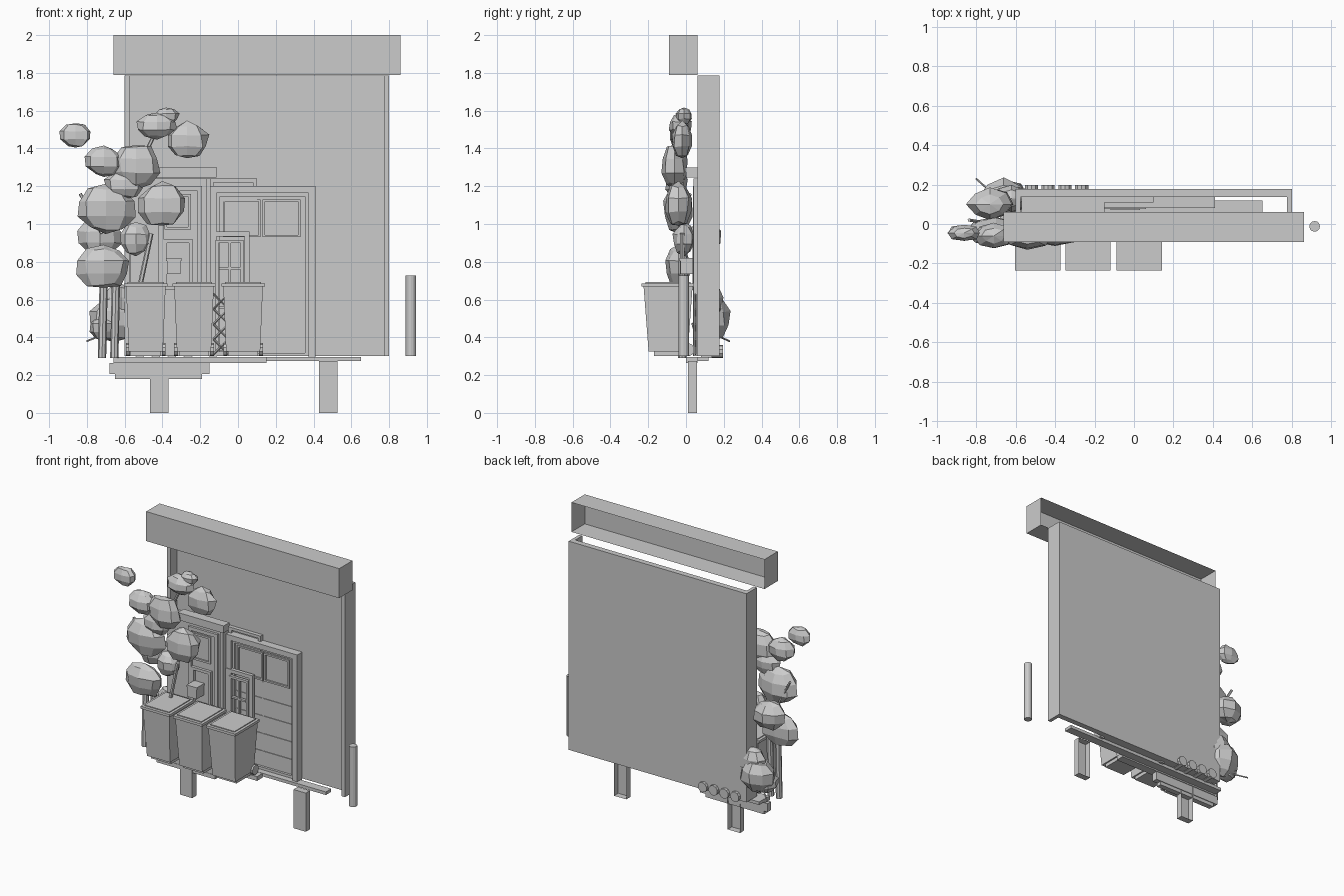
import bpy, bmesh, math, random
from mathutils import Vector

random.seed(4)


def finish(name, bm):
    bmesh.ops.recalc_face_normals(bm, faces=bm.faces)
    me = bpy.data.meshes.new(name)
    bm.to_mesh(me)
    bm.free()
    ob = bpy.data.objects.new(name, me)
    bpy.context.collection.objects.link(ob)
    return ob


def add_box(bm, x0, x1, y0, y1, z0, z1):
    vs = bmesh.ops.create_cube(bm, size=1)['verts']
    for v in vs:
        v.co = Vector((x1 if v.co.x > 0 else x0, y1 if v.co.y > 0 else y0, z1 if v.co.z > 0 else z0))
    return vs


def box(name, *b, open_back=False):
    bm = bmesh.new()
    add_box(bm, *b)
    if open_back:
        yb = b[3]
        back = [f for f in bm.faces if all(abs(v.co.y - yb) < 1e-5 for v in f.verts)]
        bmesh.ops.delete(bm, geom=back, context='FACES')
    return finish(name, bm)


def frame(name, x0, x1, z0, z1, y0, y1, t, bottom=True):
    """Rectangular frame made of bars of width t."""
    bm = bmesh.new()
    add_box(bm, x0, x0 + t, y0, y1, z0, z1)
    add_box(bm, x1 - t, x1, y0, y1, z0, z1)
    add_box(bm, x0 + t, x1 - t, y0, y1, z1 - t, z1)
    if bottom:
        add_box(bm, x0 + t, x1 - t, y0, y1, z0, z0 + t)
    return finish(name, bm)


def rod(name, a, b, r, n=6, r2=None):
    a, b = Vector(a), Vector(b)
    d = b - a
    bm = bmesh.new()
    bmesh.ops.create_cone(bm, cap_ends=True, segments=n, radius1=r,
                          radius2=r if r2 is None else r2, depth=d.length)
    m = d.to_track_quat('Z', 'Y').to_matrix().to_4x4()
    m.translation = (a + b) / 2
    bmesh.ops.transform(bm, matrix=m, verts=bm.verts)
    return finish(name, bm)


def blob(name, c, r):
    bm = bmesh.new()
    bmesh.ops.create_uvsphere(bm, u_segments=8, v_segments=5, radius=1)
    for v in bm.verts:
        k = random.uniform(0.88, 1.08)
        v.co = Vector([c[i] + v.co[i] * r[i] * k for i in range(3)])
    return finish(name, bm)


# Header fascia, hollow at the back
box('header_fascia', -0.66, 0.86, -0.09, 0.06, 1.79, 2.0, open_back=True)

# Backing wall with side returns
box('back_wall', -0.60, 0.80, 0.137, 0.177, 0.30, 1.785)
for s, x in (('left', -0.60), ('right', 0.775)):
    box(s + '_wall_return', x, x + 0.025, 0.06, 0.137, 0.30, 1.785)

# Legs, open channels
for s, x in (('left', -0.465), ('right', 0.43)):
    box(s + '_leg', x, x + 0.097, 0.01, 0.057, 0.0, 0.275, open_back=True)

# Base ledges under the wall
box('base_ledge', -0.66, 0.65, 0.06, 0.12, 0.275, 0.297)
box('front_ledge', -0.66, 0.15, 0.0, 0.06, 0.265, 0.295)
box('step_upper', -0.68, -0.15, 0.015, 0.055, 0.205, 0.265)
box('step_lower', -0.65, -0.19, 0.012, 0.05, 0.18, 0.21)

# Gate with posts, panes and plank seams
frame('gate_outer_frame', -0.15, 0.41, 0.29, 1.20, 0.08, 0.137, 0.037, bottom=False)
box('gate_panel', -0.113, 0.373, 0.115, 0.137, 0.30, 1.163)
frame('gate_inner_frame', -0.113, 0.372, 0.30, 1.163, 0.098, 0.116, 0.018)
for i, x in enumerate((-0.08, 0.13)):
    frame(f'gate_pane_{i}', x, x + 0.20, 0.93, 1.13, 0.103, 0.116, 0.012)
for i in range(4):
    z = 0.42 + i * 0.125
    box(f'gate_seam_{i}', -0.095, 0.354, 0.11, 0.116, z, z + 0.007)
box('gate_centre_seam', 0.115, 0.122, 0.11, 0.116, 0.32, 0.92)
frame('rear_light_frame', -0.15, 0.10, 1.12, 1.24, 0.11, 0.137, 0.02)

# Left house front with door, canopy and windows
box('house_front', -0.57, -0.15, 0.055, 0.137, 0.30, 1.24)
box('house_corner_post', -0.168, -0.145, 0.04, 0.06, 0.30, 1.24)
box('canopy_fascia', -0.46, -0.115, 0.0, 0.06, 1.245, 1.275)
box('canopy_top', -0.47, -0.11, -0.005, 0.06, 1.275, 1.30)
frame('door_frame', -0.42, -0.19, 0.30, 1.20, 0.038, 0.056, 0.025, bottom=False)
frame('door_upper_panel', -0.39, -0.25, 0.97, 1.16, 0.045, 0.056, 0.014)
frame('door_window', -0.395, -0.24, 0.65, 0.92, 0.035, 0.056, 0.02)
box('wall_lamp', -0.375, -0.305, -0.03, 0.056, 0.735, 0.81)
box('lamp_cap', -0.38, -0.30, -0.035, 0.05, 0.805, 0.82)

# Narrow nested window beside the gate
frame('side_window_outer', -0.15, 0.06, 0.30, 0.96, 0.075, 0.10, 0.025)
frame('side_window_inner', -0.12, 0.03, 0.33, 0.915, 0.07, 0.09, 0.016)
box('side_window_mullion', -0.05, -0.038, 0.07, 0.09, 0.35, 0.90)
for i, z in enumerate((0.55, 0.76)):
    box(f'side_window_bar_{i}', -0.10, 0.012, 0.07, 0.09, z, z + 0.012)

# Crossed trellis between the bins
for i in range(4):
    z = 0.31 + i * 0.08
    rod(f'trellis_slat_a{i}', (-0.13, 0.05, z), (-0.05, 0.05, z + 0.08), 0.005, 4)
    rod(f'trellis_slat_b{i}', (-0.05, 0.05, z), (-0.13, 0.05, z + 0.08), 0.005, 4)

# Three tapered bins with lids, handles and feet
for i, x in enumerate((-0.488, -0.233, 0.027)):
    bm = bmesh.new()
    for v in add_box(bm, x - 0.105, x + 0.105, -0.225, 0.035, 0.325, 0.675):
        if v.co.z < 0.5:
            v.co.x = x + (v.co.x - x) * 0.86
            v.co.y = -0.09 + (v.co.y + 0.09) * 0.8
    finish(f'bin_body_{i}', bm)
    box(f'bin_lid_{i}', x - 0.115, x + 0.115, -0.235, 0.04, 0.668, 0.686)
    box(f'bin_lid_raised_{i}', x - 0.096, x + 0.096, -0.215, 0.025, 0.686, 0.692)
    box(f'bin_foot_{i}', x - 0.08, x + 0.08, -0.17, 0.02, 0.30, 0.325)
    for s in (-1, 1):
        rod(f'bin_wheel_{i}_{s}', (x + s * 0.085, 0.01, 0.335), (x + s * 0.105, 0.01, 0.335), 0.035, 10)

# Free standing post
rod('right_post', (0.915, -0.012, 0.30), (0.915, -0.012, 0.727), 0.027, 12)

# Tree trunks and branches
for i, x in enumerate((-0.72, -0.655)):
    rod(f'trunk_{i}', (x, -0.02, 0.29), (x + 0.01, -0.02, 0.75), 0.022, 8)
rod('branch_right', (-0.53, -0.02, 0.62), (-0.46, -0.02, 0.95), 0.013, 6)
rod('branch_left', (-0.72, 0.0, 0.95), (-0.835, 0.02, 1.16), 0.009, 6)
rod('branch_top', (-0.55, -0.02, 1.25), (-0.42, -0.02, 1.52), 0.01, 6)
rod('bush_twig', (-0.70, 0.14, 0.42), (-0.80, 0.23, 0.38), 0.005, 5)

# Faceted leaf clumps: centre, radii
leaves = [
    ((-0.86, -0.045, 1.47), (0.088, 0.045, 0.068)),
    ((-0.43, -0.03, 1.52), (0.11, 0.06, 0.07)),
    ((-0.38, -0.01, 1.57), (0.07, 0.045, 0.045)),
    ((-0.27, -0.02, 1.44), (0.115, 0.06, 0.10)),
    ((-0.71, -0.06, 1.33), (0.10, 0.065, 0.08)),
    ((-0.54, -0.06, 1.31), (0.13, 0.07, 0.12)),
    ((-0.60, -0.05, 1.21), (0.11, 0.06, 0.08)),
    ((-0.70, -0.04, 1.08), (0.155, 0.08, 0.13)),
    ((-0.40, -0.04, 1.10), (0.135, 0.075, 0.12)),
    ((-0.73, 0.10, 0.93), (0.12, 0.085, 0.10)),
    ((-0.54, -0.01, 0.92), (0.085, 0.06, 0.085)),
    ((-0.71, -0.04, 0.77), (0.145, 0.07, 0.115)),
]
for i, (c, r) in enumerate(leaves):
    blob(f'leaf_clump_{i}', c, r)

# Low bush behind the wall edge
bushes = [
    ((-0.66, 0.14, 0.50), (0.13, 0.095, 0.12)),
    ((-0.62, 0.13, 0.58), (0.10, 0.07, 0.10)),
    ((-0.70, 0.11, 0.45), (0.095, 0.08, 0.07)),
]
for i, (c, r) in enumerate(bushes):
    blob(f'bush_clump_{i}', c, r)

# Rounded plant pots poking through the lower wall edge
for i in range(4):
    x = -0.52 + i * 0.085
    rod(f'rear_pot_{i}', (x, 0.10, 0.325), (x, 0.197, 0.325), 0.035, 10)
